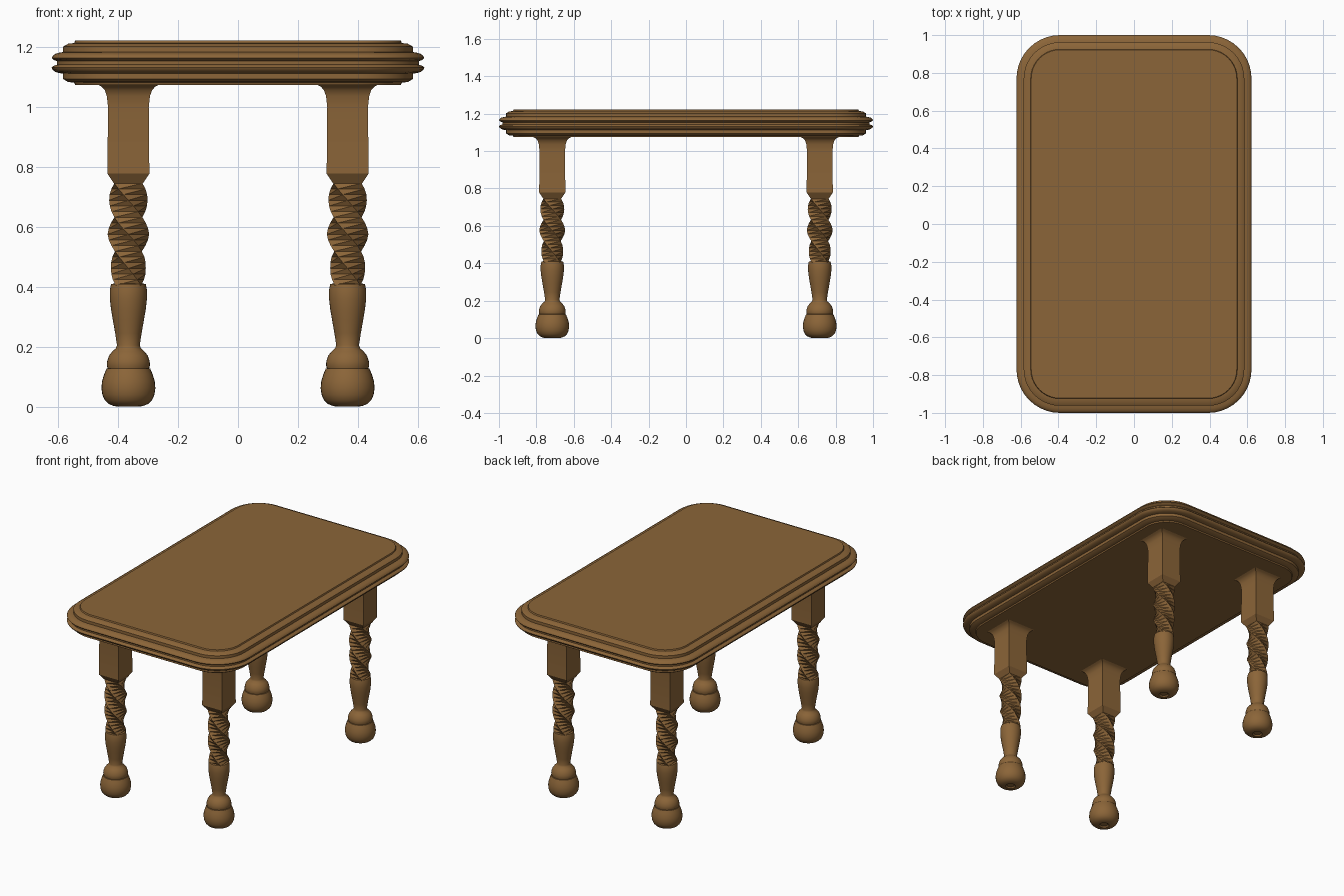
import bpy, bmesh, math

cube = bpy.data.objects.get("Cube")
if cube:
    bpy.data.objects.remove(cube, do_unlink=True)

wood = bpy.data.materials.new("brown wood")
wood.use_nodes = True
COLOUR = (0.26, 0.13, 0.04, 1.0)
wood.diffuse_color = COLOUR
wood.node_tree.nodes["Principled BSDF"].inputs["Base Color"].default_value = COLOUR


def loft(name, rings, smooth_angle=None, triangulate=False):
    """Skin a stack of closed rings into a capped mesh."""
    bm = bmesh.new()
    loops = [[bm.verts.new(p) for p in ring] for ring in rings]
    n = len(rings[0])
    for a, b in zip(loops, loops[1:]):
        for i in range(n):
            j = (i + 1) % n
            bm.faces.new((a[i], a[j], b[j], b[i]))
    bm.faces.new(loops[0])
    bm.faces.new(loops[-1])
    bmesh.ops.recalc_face_normals(bm, faces=bm.faces)
    if triangulate:
        bmesh.ops.triangulate(bm, faces=bm.faces)
    mesh = bpy.data.meshes.new(name)
    bm.to_mesh(mesh)
    bm.free()
    mesh.materials.append(wood)
    if smooth_angle:
        mesh.shade_smooth()
        mesh.set_sharp_from_angle(angle=math.radians(smooth_angle))
    return mesh


def place(name, mesh, x=0, y=0):
    obj = bpy.data.objects.new(name, mesh)
    obj.location = (x, y, 0)
    bpy.context.scene.collection.objects.link(obj)


def rounded_rect(inset, z, hx=0.622, hy=1.0, radius=0.23, steps=10):
    """Rounded rectangle ring, pulled in by inset."""
    r = radius - inset
    pts = []
    for q, (sx, sy) in enumerate(((1, 1), (-1, 1), (-1, -1), (1, -1))):
        for k in range(steps + 1):
            a = math.pi / 2 * (q + k / steps)
            pts.append((sx * (hx - radius) + r * math.cos(a),
                        sy * (hy - radius) + r * math.sin(a), z))
    return pts


def circle(r, z, n=32):
    return [(r * math.cos(math.tau * i / n), r * math.sin(math.tau * i / n), z)
            for i in range(n)]


def square(half, z, turn=0.0):
    r = half * math.sqrt(2)
    return [(r * math.cos(turn + math.pi / 4 + i * math.pi / 2),
             r * math.sin(turn + math.pi / 4 + i * math.pi / 2), z) for i in range(4)]


def interpolate(table, t):
    for (t0, v0), (t1, v1) in zip(table, table[1:]):
        if t <= t1:
            return v0 + (v1 - v0) * (t - t0) / (t1 - t0)
    return table[-1][1]


# Tabletop: moulded edge, the same above and below its mid plane
MID = 1.148
edge = [(0.078, 0.074), (0.075, 0.066), (0.055, 0.064), (0.038, 0.054),
        (0.038, 0.036), (0.025, 0.034), (0.012, 0.030), (0.003, 0.023),
        (0.000, 0.016), (0.006, 0.010), (0.018, 0.006)]
profile = [(i, MID + h) for i, h in edge] + [(i, MID - h) for i, h in reversed(edge)]
place("tabletop", loft("tabletop", [rounded_rect(i, z) for i, z in profile], 35))

# Square upper leg: flared under the top, chamfered at its foot
block = [(0.104, 1.076), (0.090, 1.069), (0.079, 1.057), (0.072, 1.037),
         (0.068, 1.0), (0.070, 0.778), (0.048, 0.745)]
block_mesh = loft("leg_block", [square(h, z) for h, z in block], 30)

# Twisted middle: a square bar turning three quarters of a full turn
STEPS = 18
TOP, BOTTOM = 0.746, 0.405
girth = [(0, 0.047), (0.2, 0.045), (0.5, 0.049), (0.83, 0.041), (1, 0.043)]
twist = []
for s in range(STEPS + 1):
    t = s / STEPS
    twist.append(square(interpolate(girth, t), TOP + (BOTTOM - TOP) * t,
                        t * 1.5 * math.pi))
twist_mesh = loft("leg_twist", twist, triangulate=True)

# Turned lower leg: vase shape and collar
vase = [(0.050, 0.411), (0.058, 0.409), (0.062, 0.390), (0.062, 0.360),
        (0.058, 0.325), (0.052, 0.290), (0.044, 0.245), (0.038, 0.205),
        (0.042, 0.195), (0.054, 0.184), (0.065, 0.170), (0.071, 0.152),
        (0.072, 0.138), (0.069, 0.127)]
vase_mesh = loft("leg_vase", [circle(r, z) for r, z in vase], 45)

# Bun foot with a small dimple underneath
foot = [(0.066, 0.129), (0.073, 0.127), (0.081, 0.108), (0.088, 0.085),
        (0.090, 0.062), (0.087, 0.040), (0.079, 0.022), (0.066, 0.009),
        (0.048, 0.002), (0.030, 0.0), (0.022, 0.008)]
foot_mesh = loft("leg_foot", [circle(r, z) for r, z in foot], 45)

# Four matching legs
for x, side in ((0.366, "left"), (-0.366, "right")):
    for y, end in ((-0.715, "front"), (0.715, "back")):
        for part, mesh in (("block", block_mesh), ("twist", twist_mesh),
                           ("vase", vase_mesh), ("foot", foot_mesh)):
            place(f"{end}_{side}_leg_{part}", mesh, x, y)
